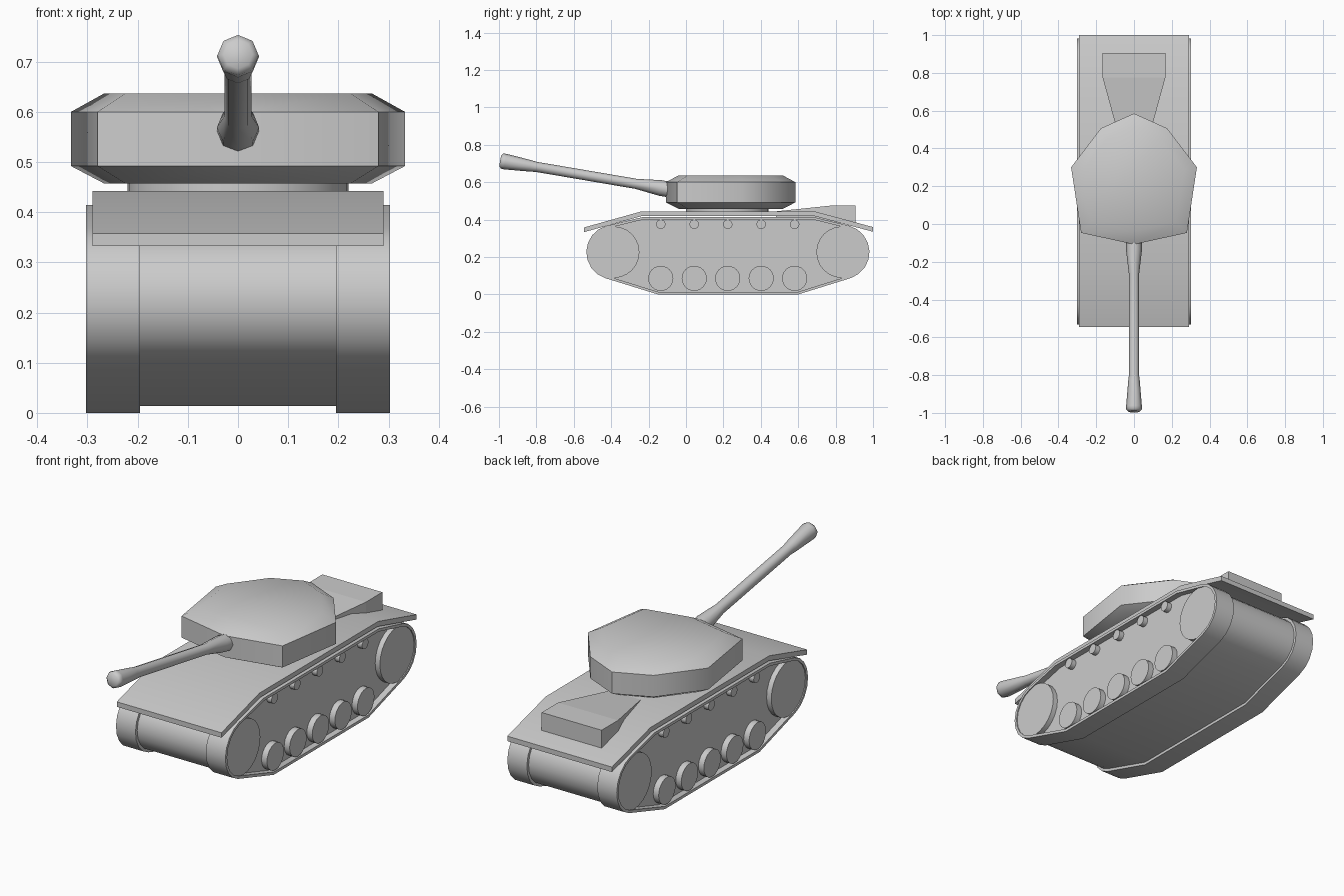
import bpy, bmesh, math
from mathutils import Vector

if "Cube" in bpy.data.objects:
    bpy.data.objects.remove(bpy.data.objects["Cube"])


def loft(name, loops, ring=False, angle=35):
    """Skin equal-length vertex loops; cap the ends, or join last to first if ring."""
    bm = bmesh.new()
    rows = [[bm.verts.new(p) for p in loop] for loop in loops]
    n = len(rows[0])
    pairs = list(zip(rows, rows[1:])) + ([(rows[-1], rows[0])] if ring else [])
    for a, b in pairs:
        for i in range(n):
            j = (i + 1) % n
            bm.faces.new((a[i], a[j], b[j], b[i]))
    if not ring:
        bm.faces.new(rows[0])
        bm.faces.new(rows[-1])
    bmesh.ops.recalc_face_normals(bm, faces=bm.faces)
    mesh = bpy.data.meshes.new(name)
    bm.to_mesh(mesh)
    bm.free()
    ob = bpy.data.objects.new(name, mesh)
    bpy.context.collection.objects.link(ob)
    bpy.ops.object.select_all(action='DESELECT')
    ob.select_set(True)
    bpy.context.view_layer.objects.active = ob
    bpy.ops.object.shade_smooth_by_angle(angle=math.radians(angle))
    return ob


def at_x(profile, x):
    return [(x, y, z) for y, z in profile]


def arc(cy, cz, r, a0, a1, n):
    angles = [math.radians(a0 + (a1 - a0) * i / n) for i in range(n + 1)]
    return [(cy + r * math.cos(a), cz + r * math.sin(a)) for a in angles]


def circle(cy, cz, r, n=24):
    return arc(cy, cz, r, 0, 360, n)[:-1]


def track_outline(d):
    """Side outline of the track run, moved inwards by d."""
    return (arc(-0.387, 0.226, 0.146 - d, 105, 252, 8)
            + [(-0.15, d), (0.6, d)]
            + arc(0.835, 0.226, 0.146 - d, -72, 75, 8)
            + [(0.68, 0.414 - d), (-0.23, 0.414 - d)])


# Hull and the two track bands
T = 0.014
outer, inner = track_outline(0), track_outline(T)
loft("hull", [at_x(inner, -0.272), at_x(inner, 0.272)])
for side, s in (("left", -1), ("right", 1)):
    loft(side + "_track", [at_x(outer, s * 0.195), at_x(outer, s * 0.303),
                           at_x(inner, s * 0.303), at_x(inner, s * 0.195)], ring=True)

    # Wheels: end wheels, road wheels, return rollers
    def wheel(name, y, z, r, x):
        c = circle(y, z, r)
        loft(name, [at_x(c, s * 0.25), at_x(c, s * x)])

    wheel(side + "_front_wheel", -0.387, 0.226, 0.138, 0.298)
    wheel(side + "_rear_wheel", 0.835, 0.226, 0.138, 0.298)
    for i in range(5):
        y = -0.135 + 0.179 * i
        wheel(f"{side}_road_wheel_{i + 1}", y, 0.086, 0.067, 0.302)
        wheel(f"{side}_return_roller_{i + 1}", y, 0.375, 0.025, 0.298)

# Deck plate with sloping fenders
deck = [(-0.545, 0.333), (-0.24, 0.418), (0.69, 0.418), (1.0, 0.335),
        (1.0, 0.36), (0.695, 0.442), (-0.245, 0.442), (-0.545, 0.358)]
loft("deck_plate", [at_x(deck, -0.29), at_x(deck, 0.29)], angle=20)

# Engine cover: cross-sections from front to rear (y, half width, top)
cover = []
for y, w, top in ((0.48, 0.085, 0.444), (0.775, 0.166, 0.475), (0.905, 0.166, 0.475)):
    cover.append([(-w, y, 0.38), (w, y, 0.38), (w, y, top), (-w, y, top)])
loft("engine_cover", cover, angle=5)

# Turret ring and seven-sided... eight-point turret body
loft("turret_ring", [[(x, y, z) for x, y in circle(0, 0.22, 0.22, 32)]
                     for z in (0.43, 0.47)])
half = [(0.28, -0.047), (0.333, 0.30), (0.175, 0.507)]
plan = [(0, -0.108)] + half + [(0, 0.585)] + [(-x, y) for x, y in reversed(half)]
body = []
for z, k in ((0.457, 0.8), (0.492, 1), (0.60, 1), (0.637, 0.8)):
    body.append([(x * k, 0.24 + (y - 0.24) * k, z) for x, y in plan])
loft("turret", body, angle=48)

# Gun barrel: octagonal rings along a raised axis (distance from base, radius)
base = Vector((0, -0.06, 0.556))
axis = Vector((0, -1, 0.17)).normalized()
up = Vector((0, 0.17, 1)).normalized()
side_dir = Vector((1, 0, 0))
rings = []
for d, r in ((0, 0.042), (0.08, 0.042), (0.21, 0.027), (0.75, 0.027),
             (0.785, 0.031), (0.92, 0.042), (0.936, 0.041), (0.947, 0.029)):
    rings.append([base + axis * d + (up * math.cos(a) + side_dir * math.sin(a)) * r
                  for a in (math.tau * i / 8 for i in range(8))])
loft("gun_barrel", rings, angle=48)
